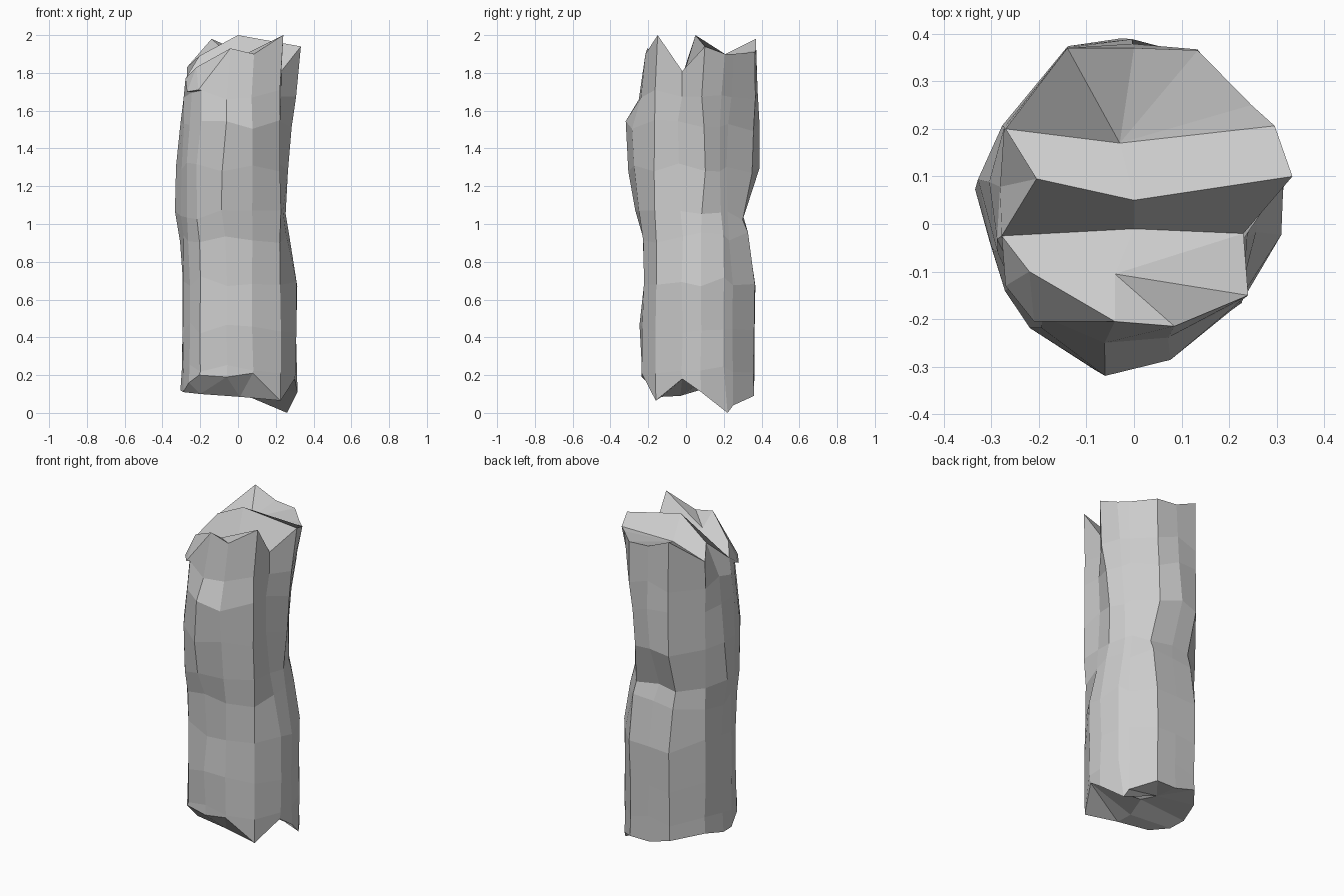
import bpy, random

if "Cube" in bpy.data.objects:
    bpy.data.objects.remove(bpy.data.objects["Cube"])

random.seed(4)

# Base cross-section of the stone, anticlockwise from the right-hand groove
section = [(.31, -.02), (.31, .08), (.295, .21), (.245, .25), (.13, .365),
           (0, .37), (-.14, .37), (-.27, .2), (-.305, .07), (-.29, -.03),
           (-.28, -.14), (-.21, -.205), (-.06, -.25), (.075, -.235), (.225, -.16)]
N = len(section)
# How strongly each point follows a bulge of its side
bulge = [.3, 1, .3, .1, .2, 1, .1, .2, 1, .4, .1, .3, 1, .7, .1]

# Height, reach to left, right, front, back, x of the groove,
# and reach of the back-right and front-left corners
levels = [(.10, .305, .315, .235, .36, .30, .345, .285),
          (.23, .30, .315, .235, .36, .31, .34, .28),
          (.45, .295, .31, .25, .36, .31, .34, .28),
          (.70, .29, .31, .22, .37, .31, .35, .275),
          (.93, .315, .265, .23, .325, .26, .31, .285),
          (1.05, .335, .25, .27, .30, .235, .285, .30),
          (1.3, .335, .265, .305, .39, .22, .28, .305),
          (1.52, .31, .285, .32, .385, .22, .30, .285),
          (1.68, .285, .305, .25, .375, .225, .325, .27),
          (1.9, .30, .33, .22, .37, .23, .36, .31)]

# Jagged rim heights at the foot and the crown
foot = [.18, .11, 0, .04, .09, .09, .13, .15, .12, .11, .16, .2, .19, .21, .065]
crown = [1.81, 1.94, 1.9, 1.9, 1.91, 1.92, 1.98, 1.83, 1.89, 1.77,
         1.7, 1.71, 1.93, 1.9, 2.0]
# Corners of the two ends that stray from the section
strays = {(0, 2): (.26, .22), (9, 1): (.333, .1), (9, 8): (-.205, .095),
          (9, 14): (.24, -.15), (9, 9): (-.278, -.025), (9, 12): (-.04, -.205),
          (9, 13): (.085, -.215), (9, 10): (-.27, -.13)}

verts, faces = [], []


def reach(v, base, limit, weight):
    """Cut a coordinate back to the limit, or bulge it out towards it."""
    sign = 1 if v > 0 else -1
    if limit < base:
        return sign * min(abs(v), limit)
    return v + sign * (limit - base) * weight


def ring(n):
    z, left, right, front, back, groove, corner_r, corner_l = levels[n]
    for i, (x, y) in enumerate(section):
        w = bulge[i]
        px = groove if i == 0 else reach(x, .31, right if x > 0 else left, w)
        py = reach(y, .37, back, w) if y > 0 else reach(y, .25, front, w)
        # shave the two diagonal corners
        d = px * .82 + py * .57
        cut = max(0, d - corner_r) + min(0, d + corner_l)
        px, py, pz = px - cut * .82, py - cut * .57, z
        if n in (0, len(levels) - 1):
            pz = (crown if n else foot)[i]
            px, py = strays.get((n, i), (px, py))
        else:
            px += random.uniform(-.004, .004)
            py += random.uniform(-.004, .004)
            pz += random.uniform(-.03, .03)
        verts.append((px, py, pz))


def cap(s, mids, flip):
    """Close an end with ridges and valleys running from left to right."""
    m = len(verts)
    verts.extend(mids)
    p, q = m + 3, m + 4
    new = [(m, s + 9, p), (m, p, q), (p, s + 9, s + 10), (p, s + 10, s + 11),
           (p, s + 11, s + 12), (p, s + 12, q), (q, s + 12, s + 13),
           (q, s + 13, s + 14), (q, s + 14, s), (q, s, m)]
    new += [(m + 2, s + a, s + a + 1) for a in range(2, 7)]
    for k in range(2):
        new.append((m + k, s + k, s + k + 1, m + k + 1))
        new.append((m + k + 1, s + 8 - k, s + 9 - k, m + k))
    faces.extend([f[::-1] for f in new] if flip else new)


# Fractured sides
for n in range(len(levels)):
    ring(n)
for r in range(len(levels) - 1):
    for i in range(N):
        a, b = r * N + i, r * N + (i + 1) % N
        faces.append((a, b, b + N, a + N))

# Broken underside and ridged crown
cap(0, [(0, -.03, .09), (0, .06, .15), (0, .2, .11),
        (-.2, -.11, .1), (.01, -.13, .085)], True)
cap((len(levels) - 1) * N,
    [(0, -.01, 1.8), (0, .05, 2.0), (-.03, .17, 1.88),
     (-.22, -.1, 1.83), (-.04, -.105, 1.86)], False)

mesh = bpy.data.meshes.new("stone_pillar")
mesh.from_pydata(verts, [], faces)
mesh.update()
pillar = bpy.data.objects.new("stone_pillar", mesh)
bpy.context.collection.objects.link(pillar)
